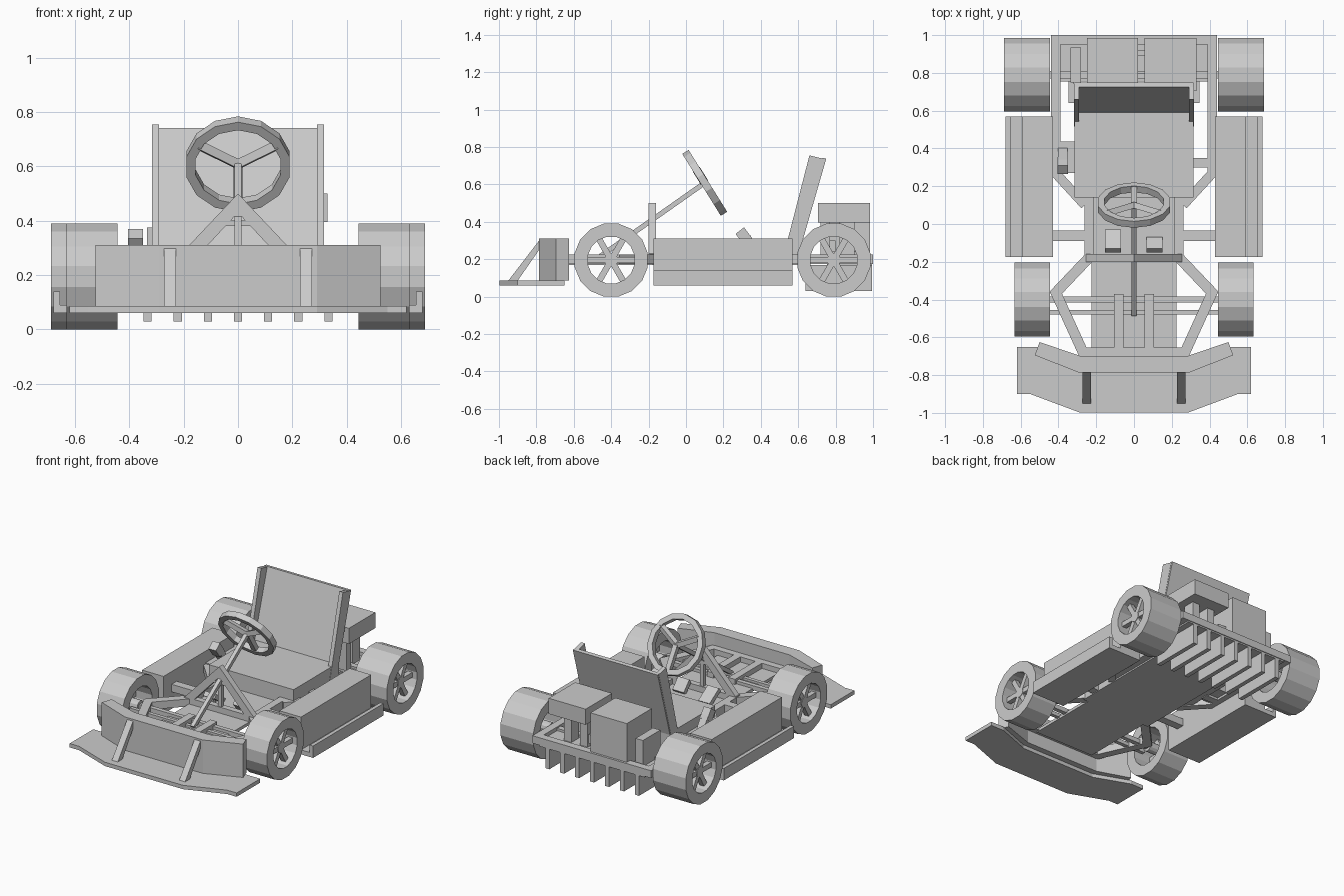
import bpy, bmesh, math
from mathutils import Vector, Matrix

if "Cube" in bpy.data.objects:
    bpy.data.objects.remove(bpy.data.objects["Cube"])

grey = bpy.data.materials.new("plain_grey")
grey.diffuse_color = (0.6, 0.6, 0.6, 1)
grey.use_nodes = True
grey.node_tree.nodes["Principled BSDF"].inputs["Base Color"].default_value = grey.diffuse_color


def finish(name, bm):
    bmesh.ops.recalc_face_normals(bm, faces=bm.faces)
    me = bpy.data.meshes.new(name)
    bm.to_mesh(me)
    bm.free()
    me.materials.append(grey)
    ob = bpy.data.objects.new(name, me)
    bpy.context.collection.objects.link(ob)
    return ob


def box(name, x0, x1, y0, y1, z0, z1):
    bm = bmesh.new()
    m = Matrix.Translation(((x0 + x1) / 2, (y0 + y1) / 2, (z0 + z1) / 2))
    bmesh.ops.create_cube(bm, size=1, matrix=m @ Matrix.Diagonal((x1 - x0, y1 - y0, z1 - z0, 1)))
    return finish(name, bm)


def prism(name, pts, axis, a, b):
    """Extrude a 2D outline from a to b along the named axis."""
    put = {'x': lambda p, t: (t, p[0], p[1]),
           'y': lambda p, t: (p[0], t, p[1]),
           'z': lambda p, t: (p[0], p[1], t)}[axis]
    bm = bmesh.new()
    lo = [bm.verts.new(put(p, a)) for p in pts]
    hi = [bm.verts.new(put(p, b)) for p in pts]
    n = len(pts)
    bm.faces.new(lo)
    bm.faces.new(hi)
    for i in range(n):
        j = (i + 1) % n
        bm.faces.new((lo[i], lo[j], hi[j], hi[i]))
    return finish(name, bm)


def bar(name, p, q, w=0.05, h=0.05):
    """Square tube between two points."""
    p, q = Vector(p), Vector(q)
    d = (q - p).normalized()
    side = d.cross(Vector((0, 0, 1)))
    side = side.normalized() if side.length > 1e-4 else Vector((1, 0, 0))
    up = side.cross(d)
    m = Matrix((side * w, d * (q - p).length, up * h)).transposed().to_4x4()
    bm = bmesh.new()
    bmesh.ops.create_cube(bm, size=1, matrix=Matrix.Translation((p + q) / 2) @ m)
    return finish(name, bm)


def ring(name, center, axis, r_out, r_in, width, n):
    """Flat-sided hoop around an axis."""
    rot = Vector(axis).to_track_quat('Z', 'Y').to_matrix().to_4x4()
    m = Matrix.Translation(center) @ rot
    prof = [(r_out, -width / 2), (r_out, width / 2), (r_in, width / 2), (r_in, -width / 2)]
    bm = bmesh.new()
    loops = []
    for i in range(n):
        t = 2 * math.pi * (i + 0.5) / n
        loops.append([bm.verts.new(m @ Vector((r * math.cos(t), r * math.sin(t), z))) for r, z in prof])
    for i in range(n):
        a, b = loops[i], loops[(i + 1) % n]
        for k in range(4):
            l = (k + 1) % 4
            bm.faces.new((a[k], b[k], b[l], a[l]))
    return finish(name, bm)


def cylinder(name, p, q, r, n=12):
    p, q = Vector(p), Vector(q)
    d = q - p
    bm = bmesh.new()
    m = Matrix.Translation((p + q) / 2) @ d.to_track_quat('Z', 'Y').to_matrix().to_4x4()
    bmesh.ops.create_cone(bm, cap_ends=True, segments=n, radius1=r, radius2=r, depth=d.length, matrix=m)
    return finish(name, bm)


# Wheels with open six-spoke rims
def wheel(name, s, x0, x1, y):
    c = Vector((s * (x0 + x1) / 2, y, 0.195))
    ring(name + "_tyre", c, (1, 0, 0), 0.199, 0.127, x1 - x0, 16)
    xs = s * (x1 - 0.05)
    cylinder(name + "_hub", (s * x0, y, 0.195), (s * (x1 - 0.03), y, 0.195), 0.035)
    for k in range(6):
        t = k * math.pi / 3
        u = Vector((0, math.cos(t), math.sin(t)))
        h = Vector((xs, y, 0.195))
        bar(name + "_spoke", h + u * 0.02, h + u * 0.128, 0.033, 0.033)


for s in (-1, 1):
    wheel("rear_wheel", s, 0.444, 0.688, 0.79)
    wheel("front_wheel", s, 0.444, 0.632, -0.40)

    # Side pod with upright wall and outer lip
    pod = [(0.43, 0.06), (0.68, 0.06), (0.68, 0.14), (0.655, 0.14), (0.655, 0.09),
           (0.59, 0.09), (0.59, 0.31), (0.43, 0.31)]
    prism("side_pod", [(s * x, z) for x, z in pod], 'y', -0.175, 0.57)

    # Chassis tubes
    bar("front_frame_rail", (s * 0.265, -0.69, 0.2), (s * 0.42, -0.35, 0.2), 0.055)
    bar("front_frame_brace", (s * 0.425, -0.375, 0.2), (s * 0.23, -0.17, 0.2), 0.055)
    bar("floor_rail", (s * 0.237, -0.19, 0.2), (s * 0.237, 0.16, 0.2))
    bar("pod_mount_front", (s * 0.24, -0.063, 0.2), (s * 0.44, -0.063, 0.2), 0.055)
    bar("pod_mount_rear", (s * 0.30, 0.325, 0.2), (s * 0.44, 0.325, 0.2))
    bar("seat_brace", (s * 0.26, 0.10, 0.2), (s * 0.425, 0.28, 0.2))
    bar("rear_frame_rail", (s * 0.415, 0.26, 0.2), (s * 0.415, 1.0, 0.2))
    box("pedal_rail", *sorted((s * 0.055, s * 0.105)), -0.69, -0.37, 0.185, 0.225)

    # Nose struts
    prism("nose_strut", [(-0.95, 0.085), (-0.90, 0.085), (-0.785, 0.25), (-0.785, 0.30)], 'x',
          s * 0.25 - 0.022, s * 0.25 + 0.022)

    # Steering support legs
    prism("steering_support_leg", [(s * 0.26, 0.225), (s * 0.19, 0.225), (0, 0.43), (0, 0.50)],
          'y', -0.20, -0.16)

    # Seat side flanges
    prism("seat_flange", [(0.517, 0.20), (0.66, 0.755), (0.74, 0.735), (0.59, 0.20)], 'x',
          s * 0.29, s * 0.317)

bar("front_cross_tube", (-0.28, -0.68, 0.2), (0.28, -0.68, 0.2))
bar("rear_cross_tube", (-0.435, 0.975, 0.2), (0.435, 0.975, 0.2))
box("front_axle", -0.47, 0.47, -0.415, -0.385, 0.18, 0.21)
box("steering_rod", -0.47, 0.47, -0.48, -0.455, 0.18, 0.205)
box("rear_axle", -0.47, 0.47, 0.77, 0.81, 0.175, 0.215)

# Floor pan
prism("floor_pan", [(-0.225, -0.68), (0.225, -0.68), (0.225, -0.18), (0.262, -0.18), (0.262, 0.6),
                    (-0.262, 0.6), (-0.262, -0.18), (-0.225, -0.18)], 'z', 0.17, 0.19)

# Nose splitter and wrapped nose wall
half = [(0.28, -0.74), (0.52, -0.65), (0.62, -0.65), (0.62, -0.90), (0.55, -0.90), (0.29, -0.997)]
prism("nose_splitter", half + [(-x, y) for x, y in reversed(half)], 'z', 0.06, 0.086)
half = [(0.28, -0.70), (0.50, -0.625), (0.525, -0.695), (0.29, -0.787)]
prism("nose_wall", half + [(-x, y) for x, y in reversed(half)], 'z', 0.085, 0.31)

# Seat
box("seat_base", -0.315, 0.315, 0.14, 0.62, 0.18, 0.30)
prism("seat_back", [(0.56, 0.20), (0.725, 0.742), (0.75, 0.738), (0.595, 0.20)], 'x', -0.315, 0.315)

# Steering column, support and wheel
axis = Vector((0, 0.85, 0.53)).normalized()
hub = Vector((0, 0.10, 0.608))
bar("steering_column", (0, -0.48, 0.20), hub, 0.026, 0.026)
box("steering_support_post", -0.013, 0.013, -0.195, -0.165, 0.21, 0.46)
box("steering_support_cross", -0.09, 0.09, -0.195, -0.165, 0.38, 0.40)
bar("steering_support_foot", (-0.26, -0.18, 0.21), (0.26, -0.18, 0.21), 0.04, 0.04)
ring("steering_wheel_rim", hub, axis, 0.195, 0.160, 0.04, 14)
right = Vector((1, 0, 0))
up = right.cross(axis)
if up.z < 0:
    up = -up
for deg in (30, 150, 270):
    t = math.radians(deg)
    d = right * math.cos(t) + up * math.sin(t)
    bar("steering_wheel_spoke", hub, hub + d * 0.168, 0.032, 0.032)

# Pedals: pads leaning back towards the driver
for x, y in ((-0.112, -0.03), (0.108, -0.07)):
    prism("pedal_pad", [(-0.13, 0.27), (-0.15, 0.245), (y - 0.02, 0.18), (y, 0.205)], 'x',
          x - 0.042, x + 0.042)
    bar("pedal_arm", (x, -0.10, 0.18), (x, -0.11, 0.235), 0.025, 0.02)

# Gear lever on its bracket
box("lever_bracket", -0.437, -0.31, 0.27, 0.437, 0.19, 0.232)
bar("lever_stick", (-0.378, 0.40, 0.20), (-0.378, 0.325, 0.32), 0.05, 0.04)
prism("lever_knob", [(0.265, 0.335), (0.31, 0.37), (0.355, 0.31), (0.31, 0.275)], 'x', -0.405, -0.35)

# Rear tray and cooling fins
box("rear_tray", -0.39, 0.39, 0.755, 0.995, 0.165, 0.20)
for k in range(-3, 4):
    x = k * 0.111
    prism("rear_fin", [(0.64, 0.03), (0.995, 0.03), (0.995, 0.17), (0.64, 0.17)], 'x', x - 0.015, x + 0.015)

# Engine, raised tank and exhaust box
box("engine_block", -0.25, 0.02, 0.72, 0.985, 0.20, 0.485)
box("raised_tank", 0.055, 0.33, 0.705, 0.985, 0.395, 0.50)
for x in (0.10, 0.22):
    box("tank_post", x, x + 0.055, 0.82, 0.90, 0.20, 0.40)
box("tank_rear_panel", 0.08, 0.30, 0.72, 0.77, 0.20, 0.40)
box("exhaust_box", -0.335, -0.28, 0.75, 0.935, 0.20, 0.375)
for y in (0.77, 0.89):
    box("engine_link", 0.0, 0.08, y, y + 0.03, 0.24, 0.30)
